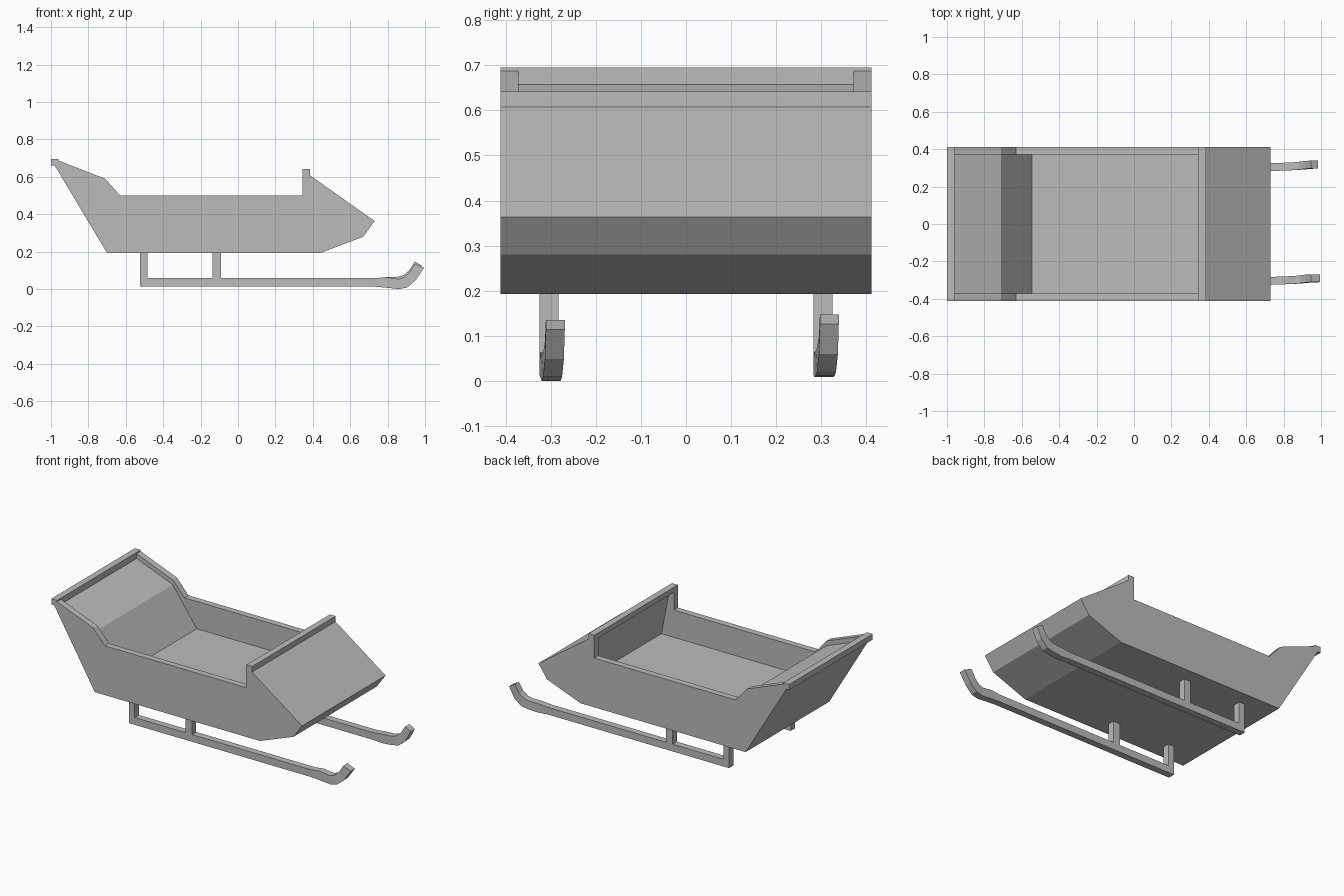
import bpy, bmesh
from mathutils import Vector

cube = bpy.data.objects.get("Cube")
if cube:
    bpy.data.objects.remove(cube, do_unlink=True)

grey = bpy.data.materials.new("plain grey")
grey.use_nodes = True
colour = (0.5, 0.5, 0.5, 1)
grey.diffuse_color = colour
grey.node_tree.nodes["Principled BSDF"].inputs["Base Color"].default_value = colour


def finish(bm, name):
    bmesh.ops.recalc_face_normals(bm, faces=bm.faces)
    mesh = bpy.data.meshes.new(name)
    bm.to_mesh(mesh)
    bm.free()
    mesh.materials.append(grey)
    obj = bpy.data.objects.new(name, mesh)
    bpy.context.collection.objects.link(obj)
    return obj


def extrude_profile(name, points, y0, y1):
    """Extrude an (x, z) outline across y."""
    bm = bmesh.new()
    face = bm.faces.new([bm.verts.new((x, y0, z)) for x, z in points])
    out = bmesh.ops.extrude_face_region(bm, geom=[face], use_keep_orig=True)
    moved = [v for v in out["geom"] if isinstance(v, bmesh.types.BMVert)]
    bmesh.ops.translate(bm, verts=moved, vec=(0, y1 - y0, 0))
    caps = [f for f in bm.faces if len(f.verts) > 4]
    bmesh.ops.triangulate(bm, faces=caps)
    return finish(bm, name)


def box(name, x0, x1, y0, y1, z0, z1):
    return extrude_profile(name, [(x0, z0), (x1, z0), (x1, z1), (x0, z1)], y0, y1)


# Outline shared by the side walls and the hull between them
hull = [(-0.98, 0.66), (-0.70, 0.193), (0.44, 0.193), (0.67, 0.28),
        (0.73, 0.364), (0.385, 0.608)]
wall_top = [(0.385, 0.642), (0.345, 0.642), (0.345, 0.5), (-0.63, 0.5),
            (-0.71, 0.59), (-0.96, 0.687)]
inside = [(0.385, 0.642), (0.345, 0.642), (0.345, 0.61), (0.375, 0.61),
          (0.43, 0.33), (-0.545, 0.33), (-0.71, 0.56), (-0.96, 0.657)]
back_edge = [(-0.96, 0.695), (-1.0, 0.695), (-1.0, 0.66)]

# Seat, floor, cowl and underside
extrude_profile("hull_and_seat", hull + inside + back_edge, -0.372, 0.372)

# Sides, runners and struts
for side, label in ((-1, "right"), (1, "left")):
    extrude_profile(label + "_side_wall", hull + wall_top + back_edge,
                    side * 0.372, side * 0.412)

    y = side * 0.304
    lift = 0.012 if side > 0 else 0
    # Runner stations: bottom point, top point, sideways drift
    stations = [((-0.525, 0.013), (-0.525, 0.058), 0),
                ((0.73, 0.013), (0.73, 0.058), 0),
                ((0.79, 0.008), (0.79, 0.064), 0.002),
                ((0.86, lift), (0.855, 0.054 + lift), 0.005),
                ((0.905, 0.009 + lift), (0.885, 0.062 + lift), 0.008),
                ((0.95, 0.048 + lift), (0.915, 0.087 + lift), 0.012),
                ((0.995 - lift, 0.114 + lift), (0.945, 0.135 + lift), 0.014)]
    bm = bmesh.new()
    rings = []
    for bottom, top, drift in stations:
        rings.append([bm.verts.new((p[0], y + drift + w, p[1]))
                      for p, w in ((bottom, -0.021), (bottom, 0.021),
                                   (top, 0.021), (top, -0.021))])
    for a, b in zip(rings, rings[1:]):
        for i in range(4):
            j = (i + 1) % 4
            bm.faces.new((a[i], a[j], b[j], b[i]))
    bm.faces.new(rings[0])
    bm.faces.new(rings[-1])
    finish(bm, label + "_runner")

    for name, x0, x1 in (("rear", -0.525, -0.485), ("middle", -0.135, -0.09)):
        box(f"{label}_{name}_strut", x0, x1, y - 0.021, y + 0.021, 0.05, 0.2)
